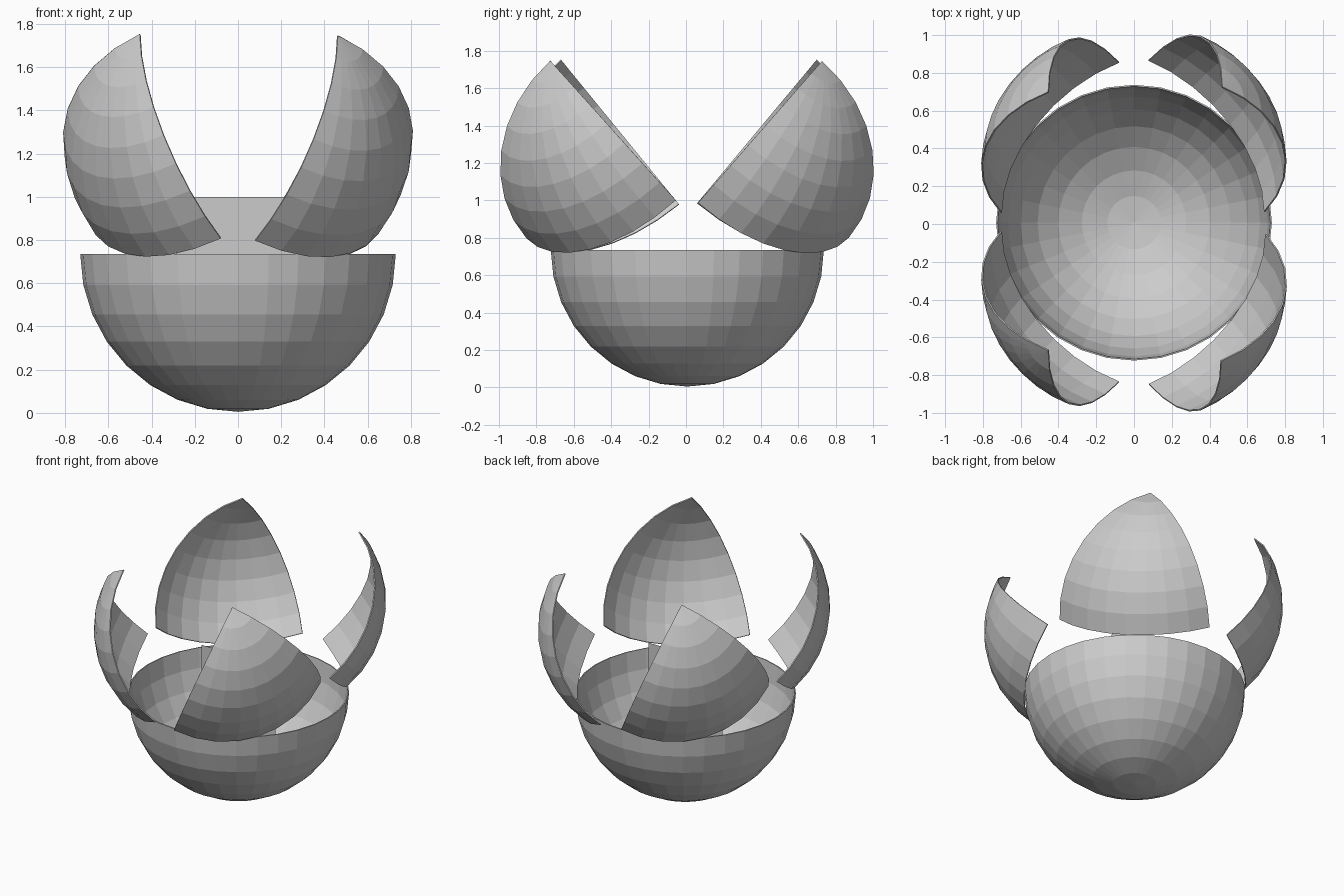
import bpy, bmesh
from math import radians
from mathutils import Matrix, Vector

cube = bpy.data.objects.get("Cube")
if cube:
    bpy.data.objects.remove(cube, do_unlink=True)

RADIUS = 0.73
GREY = (0.6, 0.6, 0.6, 1.0)

mat = bpy.data.materials.new("plain grey")
mat.use_nodes = True
mat.diffuse_color = GREY
bsdf = next(n for n in mat.node_tree.nodes if n.type == 'BSDF_PRINCIPLED')
bsdf.inputs["Base Color"].default_value = GREY
bsdf.inputs["Roughness"].default_value = 0.8


def add_object(name, bm):
    mesh = bpy.data.meshes.new(name)
    bm.to_mesh(mesh)
    bm.free()
    mesh.materials.append(mat)
    obj = bpy.data.objects.new(name, mesh)
    bpy.context.collection.objects.link(obj)
    return obj


def add_shell(name, keep, matrix):
    """Thin flat-shaded piece of a sphere, keeping faces whose centre passes the rule."""
    bm = bmesh.new()
    bmesh.ops.create_uvsphere(bm, u_segments=32, v_segments=16, radius=RADIUS)
    cut = [f for f in bm.faces if not keep(f.calc_center_median())]
    bmesh.ops.delete(bm, geom=cut, context='FACES')
    obj = add_object(name, bm)
    obj.matrix_world = matrix
    wall = obj.modifiers.new("wall", 'SOLIDIFY')
    wall.thickness = 0.008
    wall.offset = -1
    return obj


# Lower bowl
add_shell("bowl", lambda c: c.z < 0, Matrix.Translation((0, 0.007, 0.735)))

# Four opened quarters of the lid: side signs, centre, tilt outward, sideways lean
petals = {
    "petal_back_left": (1, 1, (0.078, 0.321, 1.281), 41.2, 32.3),
    "petal_back_right": (-1, 1, (-0.08, 0.299, 1.272), 39.8, 30.9),
    "petal_front_left": (1, -1, (0.08, -0.31, 1.285), 42.0, 31.6),
    "petal_front_right": (-1, -1, (-0.08, -0.274, 1.268), 39.2, 30.9),
}
for name, (sx, sy, centre, tilt, lean) in petals.items():
    matrix = (Matrix.Translation(centre)
              @ Matrix.Rotation(radians(-tilt * sy), 4, 'X')
              @ Matrix.Rotation(radians(lean * sx), 4, 'Y'))
    add_shell(name, lambda c, sx=sx, sy=sy: c.z > 0 and c.x * sx > 0 and c.y * sy > 0, matrix)

# Upright square card in the middle
bm = bmesh.new()
bmesh.ops.create_grid(bm, x_segments=1, y_segments=1, size=0.297)
bmesh.ops.rotate(bm, verts=bm.verts, cent=Vector(), matrix=Matrix.Rotation(radians(90), 3, 'X'))
bmesh.ops.translate(bm, verts=bm.verts, vec=(0.012, -0.012, 0.703))
add_object("centre_card", bm)
